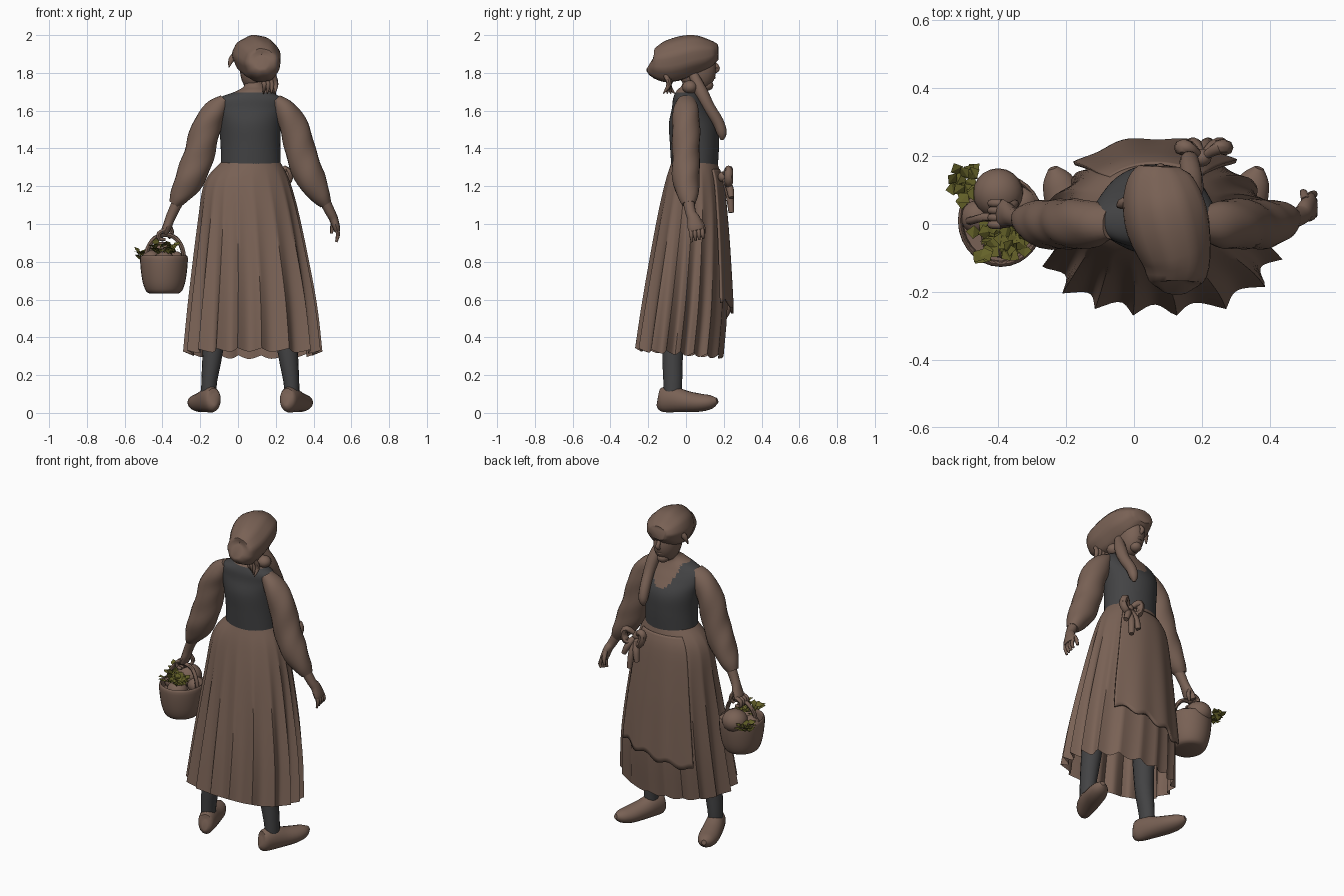
import bpy
import bmesh
import random
from math import sin, cos, pi, radians
from mathutils import Vector

random.seed(4)
if "Cube" in bpy.data.objects:
    bpy.data.objects.remove(bpy.data.objects["Cube"])

Y, Z = Vector((0, 1, 0)), Vector((0, 0, 1))
MID = 0.065   # body centre line in x


def material(name, colour):
    m = bpy.data.materials.new(name)
    m.use_nodes = True
    m.diffuse_color = (*colour, 1)
    m.node_tree.nodes["Principled BSDF"].inputs["Base Color"].default_value = (*colour, 1)
    return m


brown = material("warm_brown", (0.19, 0.12, 0.09))
grey = material("charcoal_grey", (0.056, 0.056, 0.058))
green = material("olive_green", (0.13, 0.122, 0.022))


def finish(name, bm, mat, smooth=True):
    bmesh.ops.recalc_face_normals(bm, faces=bm.faces[:])
    mesh = bpy.data.meshes.new(name)
    bm.to_mesh(mesh)
    bm.free()
    mesh.materials.append(mat)
    obj = bpy.data.objects.new(name, mesh)
    bpy.context.collection.objects.link(obj)
    if smooth:
        bpy.ops.object.select_all(action="DESELECT")
        obj.select_set(True)
        bpy.context.view_layer.objects.active = obj
        bpy.ops.object.shade_smooth_by_angle(angle=radians(45))
    return obj


def spline(keys, steps):
    """Smooth curve through tuples of any length."""
    last = len(keys) - 1
    out = []
    for i in range(last):
        near = list(zip(keys[max(i - 1, 0)], keys[i], keys[i + 1], keys[min(i + 2, last)]))
        for s in range(steps):
            t = s / steps
            out.append(tuple(b + (c - a) * t / 2 + (2 * a - 5 * b + 4 * c - d) * t * t / 2
                             + (3 * b - a - 3 * c + d) * t ** 3 / 2 for a, b, c, d in near))
    return out + [tuple(keys[-1])]


def loft(name, keys, mat, sides=16, steps=3, ref=Y, flat=False, shape=None, arc=None, caps=True):
    """Skin elliptical rings; each key is x, y, z, radius across, radius along ref."""
    bm = bmesh.new()
    rings = spline(keys, steps)
    start, end = arc or (0, 2 * pi)
    count = sides + 1 if arc else sides
    rows = []
    for i, (x, y, z, across, along) in enumerate(rings):
        before, after = rings[max(i - 1, 0)], rings[min(i + 1, len(rings) - 1)]
        t = Z if flat else (Vector(after[:3]) - Vector(before[:3])).normalized()
        v = (ref - t * ref.dot(t)).normalized()
        u = v.cross(t)
        row = []
        for j in range(count):
            a = start + (end - start) * j / sides
            scale, lift = shape(a, z) if shape else (1, 0)
            offset = (u * (cos(a) * across) + v * (sin(a) * along)) * scale
            row.append(bm.verts.new(Vector((x, y, z + lift)) + offset))
        rows.append(row)
    for lower, upper in zip(rows, rows[1:]):
        for j in range(sides):
            n = (j + 1) % count
            bm.faces.new((lower[j], lower[n], upper[n], upper[j]))
    if caps and not arc:
        bm.faces.new(rows[0])
        bm.faces.new(rows[-1])
    return finish(name, bm, mat)


def tube(name, path, radii, sides=8):
    return loft(name, [(*p, r, r) for p, r in zip(path, radii)], brown, sides=sides)


def ball(name, centre, size):
    bm = bmesh.new()
    bmesh.ops.create_uvsphere(bm, u_segments=20, v_segments=12, radius=1)
    bmesh.ops.scale(bm, vec=size, verts=bm.verts[:])
    bmesh.ops.translate(bm, vec=centre, verts=bm.verts[:])
    return finish(name, bm, brown)


# Pleated skirt, open at the hem, boxier at the back
def pleats(a, z):
    depth = max(0, 1.3 - z)
    calm = 1 - 0.6 * max(0, sin(a))
    fold = 1 - 2 * abs(sin(9 * a + 0.5 * sin(3 * a)))
    corner = 0.07 * sin(2 * a) ** 2 if sin(a) < 0 else 0
    hem = 0.02 * depth * (0.5 * fold - sin(a))
    return 1 + depth * (0.08 * calm * fold + corner), hem


loft("skirt", [(.068, .045, 1.33, .155, .12), (.05, .04, 1.22, .225, .15),
               (.06, .03, 1.0, .268, .185), (.075, 0, .6, .32, .218),
               (.078, -.03, .315, .342, .225)],
     brown, sides=144, steps=5, flat=True, shape=pleats, caps=False)


# Apron over the skirt, with a slanting hem
def apron_folds(a, z):
    depth = max(0, 1.29 - z)
    return 1 + 0.03 * depth * sin(11 * a), 0.09 * depth * cos(a) + 0.02 * depth * sin(14 * a)


apron = loft("apron", [(.065, .045, 1.29, .19, .135), (.06, .04, 1.2, .24, .165),
                       (.065, .03, .95, .285, .2), (.07, .02, .72, .32, .225),
                       (.07, .012, .55, .34, .242)],
             brown, sides=40, steps=4, flat=True, shape=apron_folds,
             arc=(radians(47), radians(136)))
thick = apron.modifiers.new("thickness", "SOLIDIFY")
thick.thickness = 0.012

# Apron bow with loops and hanging ends
knot = Vector((.2, .195, 1.25))
ball("bow_knot", knot, (.028, .026, .028))
for i, (dx, drop) in enumerate([(-.06, .02), (.07, .0)]):
    tube(f"bow_loop_{i}", [knot, knot + Vector((dx * .7, .03, .04)), knot + Vector((dx, .03, drop)),
                           knot + Vector((dx * .6, .03, -.04)), knot], [.01, .02, .023, .02, .01])
for i, (dx, length) in enumerate([(-.03, .14), (.02, .19), (.06, .11)]):
    tube(f"bow_tail_{i}", [knot, knot + Vector((dx * .6, .035, -length / 2)),
                           knot + Vector((dx, .045, -length))], [.01, .02, .015])

# Bodice with a scooped neckline, and the neck
bodice = loft("bodice", [(.068, .045, 1.26, .16, .12), (.066, .045, 1.42, .158, .13),
                         (.062, .04, 1.53, .167, .13), (.06, .025, 1.61, .182, .1),
                         (.065, .01, 1.665, .168, .078), (.08, .01, 1.705, .085, .06),
                         (.088, .03, 1.74, .052, .05), (.088, .04, 1.82, .05, .05)],
              grey, sides=72, steps=8, flat=True)
bodice.data.materials.append(brown)
for face in bodice.data.polygons:
    c = face.center
    scoop = c.y > .015 and ((c.x - .075) / .085) ** 2 + ((c.z - 1.71) / .15) ** 2 < 1
    face.material_index = int(scoop or c.z > 1.698)

# Head and face
ball("head", (.083, .06, 1.82), (.073, .1, .12))
ball("chin", (.081, .11, 1.735), (.035, .035, .03))
tube("nose", [(.079, .145, 1.86), (.078, .166, 1.825), (.079, .152, 1.805)], [.008, .014, .01])
tube("mouth", [(.055, .136, 1.772), (.08, .148, 1.775), (.105, .136, 1.772)], [.004, .009, .004])


# Gathered cap, bulging to the back
def gathers(a, z):
    return 1 + 0.018 * cos(9 * a) + 0.012 * sin(5 * a), 0


loft("cap", [(.125, -.188, 1.855, .035, .04), (.125, -.17, 1.85, .08, .078),
             (.125, -.1, 1.855, .102, .108), (.1, 0, 1.886, .122, .111),
             (.083, .08, 1.898, .115, .098), (.075, .14, 1.908, .092, .064),
             (.075, .17, 1.91, .06, .04)],
     brown, sides=36, ref=Z, shape=gathers)

# Cap ties, loose hair and the long lock on the shoulder
for i in range(4):
    x = .13 + .02 * i
    tube(f"cap_tie_{i}", [(x, -.05 - .02 * i, 1.79), (x + .01, -.09, 1.74),
                          (x + .005, -.06 - .02 * i, 1.69)], [.012, .014, .003])
tube("loose_hair", [(-.005, .07, 1.9), (-.035, .06, 1.87), (-.048, .05, 1.83)], [.02, .016, .003])
ball("kerchief_knot", (.165, .02, 1.725), (.042, .04, .035))
tube("long_lock", [(.145, .04, 1.79), (.165, .08, 1.7), (.172, .12, 1.62), (.165, .17, 1.54),
                   (.162, .19, 1.48), (.158, .19, 1.445)],
     [.025, .035, .032, .03, .026, .008], sides=12)


# Sleeves, stockings and clogs, the same on both sides
def creases(a, z):
    return 1 + 0.03 * sin(3 * a + 40 * z), 0


def to_side(keys, sign):
    return [(MID + sign * (k[0] - MID), *k[1:]) for k in keys]


sleeve = [(.2, 0, 1.66, .03, .045), (.25, 0, 1.6, .062, .068), (.302, 0, 1.5, .077, .074),
          (.338, 0, 1.36, .081, .073), (.385, 0, 1.24, .078, .072),
          (.438, .01, 1.15, .053, .055), (.465, .015, 1.105, .032, .035)]
stocking = [(.285, -.07, .09, .04, .046), (.282, -.07, .17, .042, .05),
            (.263, -.07, .33, .054, .056), (.24, -.05, .6, .065, .07), (.2, -.01, .9, .075, .08)]
# distance from the ankle, height, half width, half height
clog = [(-.086, .07, .014, .03), (-.07, .068, .042, .062), (-.01, .072, .053, .07),
        (.07, .06, .058, .057), (.15, .054, .058, .048), (.21, .058, .043, .036),
        (.245, .066, .014, .014)]
turn = radians(20)
shoe = [(.285 + s * sin(turn), -.065 + s * cos(turn), z, w, h) for s, z, w, h in clog]
for side, sign in (("left", 1), ("right", -1)):
    loft(f"{side}_sleeve", to_side(sleeve, sign), brown, sides=20, steps=4, shape=creases)
    loft(f"{side}_stocking", to_side(stocking, sign), grey)
    loft(f"{side}_clog", to_side(shoe, sign), brown, sides=18, ref=Z)

# Left hand hanging open
loft("left_forearm", [(.455, .012, 1.13, .03, .032), (.49, .025, 1.06, .026, .028),
                      (.505, .04, 1.03, .024, .034), (.52, .05, .985, .02, .042),
                      (.525, .055, .965, .016, .038)], brown, sides=12)
for i in range(4):
    y = .025 + .02 * i
    tube(f"left_finger_{i}", [(.52, y, .98), (.53, y + .003, .945), (.52, y + .006, .905 + .006 * i)],
         [.011, .011, .006])
tube("left_thumb", [(.505, .07, 1.02), (.5, .09, .985), (.495, .095, .95)], [.013, .012, .007])

# Right hand closed around the basket handle
loft("right_forearm", [(-.315, .012, 1.125, .03, .032), (-.355, .02, 1.04, .026, .028),
                       (-.37, .025, 1.0, .024, .036), (-.385, .03, .965, .022, .042),
                       (-.39, .03, .945, .018, .04)], brown, sides=12)
for i in range(4):
    y = -.002 + .021 * i
    tube(f"right_finger_{i}", [(-.39, y, .965), (-.418, y, .95), (-.415, y, .922), (-.385, y, .918)],
         [.012, .012, .011, .008])
tube("right_thumb", [(-.365, .05, .99), (-.35, .06, .955), (-.365, .05, .925)], [.013, .012, .007])

# Basket with a hollow top and a handle
bx, by = -.392, .01
loft("basket", [(bx, by, z, r, r * 1.08) for z, r in
                [(.632, .075), (.645, .095), (.69, .112), (.76, .123), (.822, .126),
                 (.83, .115), (.78, .11)]], brown, sides=28, flat=True)
tube("basket_handle", [(-.49, by, .8), (-.478, by, .87), (-.44, .02, .925), (-.385, .02, .943),
                       (-.33, .02, .925), (-.295, by, .87), (-.285, by, .8)], [.012] * 7)

# Vegetables and leafy greens
for i, (x, y, z, r) in enumerate([(-.4, .09, .84, .074), (-.46, .02, .815, .05),
                                  (-.33, .06, .81, .05), (-.39, -.04, .8, .06)]):
    ball(f"vegetable_{i}", (x, y, z), (r, r, r * .9))


def leaves(name, centre, spread, count):
    bm = bmesh.new()
    for _ in range(count):
        base = Vector(centre) + Vector([random.uniform(-s, s) for s in spread])
        out = Vector((random.uniform(-1, 1), random.uniform(-1, 1), random.uniform(.1, .6))).normalized()
        across = out.cross(Z).normalized() * .02
        middle = base + out * .025 + Z * .008
        a, b, left, right = [bm.verts.new(p) for p in
                             (base, base + out * .05, middle + across, middle - across)]
        bm.faces.new((a, left, right))
        bm.faces.new((left, b, right))
    finish(name, bm, green, smooth=False)


leaves("greens_back", (-.39, -.05, .86), (.06, .035, .022), 60)
leaves("greens_side", (-.505, .115, .825), (.02, .035, .02), 22)
